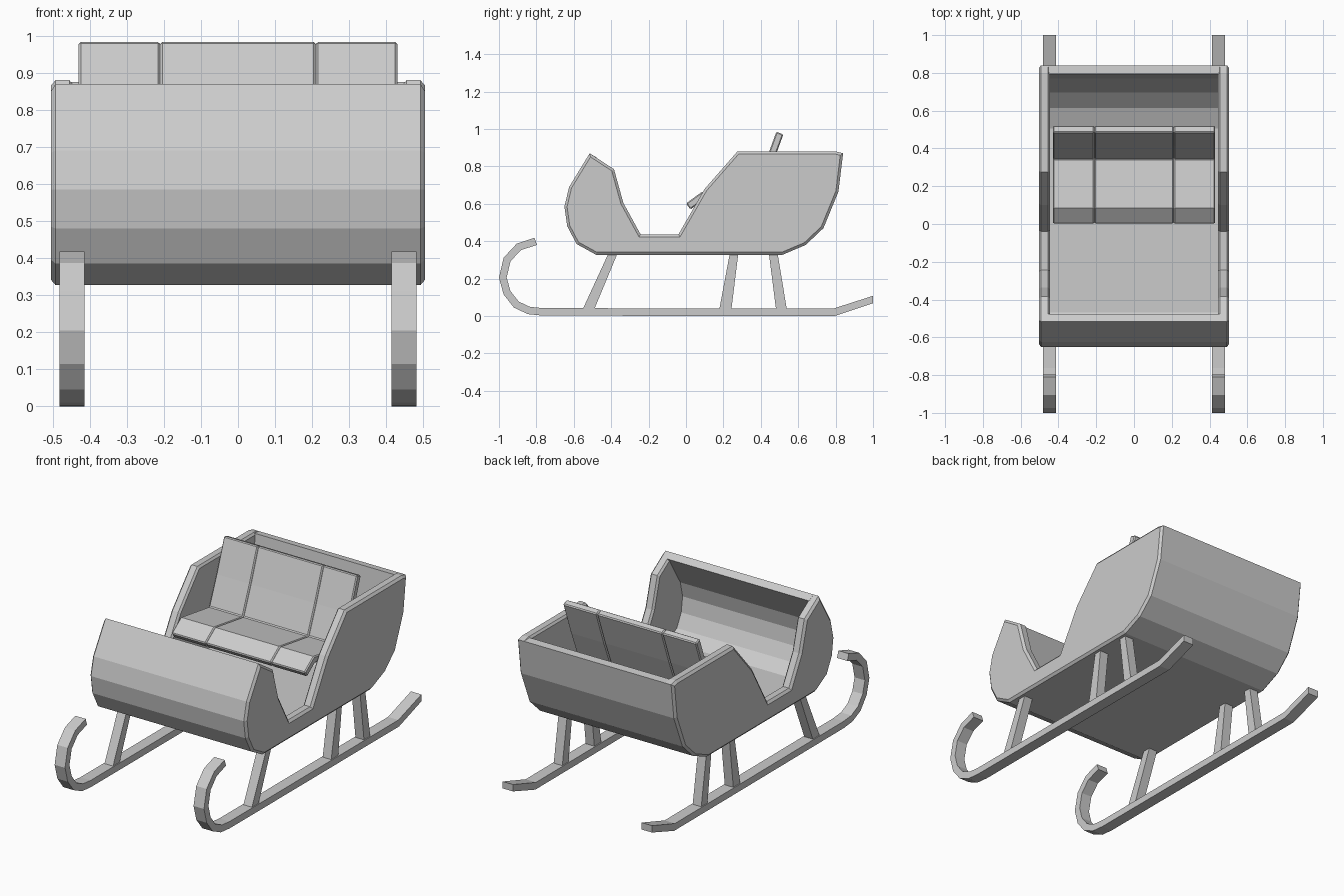
import bpy, bmesh
from mathutils import Vector

if "Cube" in bpy.data.objects:
    bpy.data.objects.remove(bpy.data.objects["Cube"])


def offset(pts, d, closed=False):
    """Shift a (y, z) path sideways by d (to the right of travel), mitred."""
    p = [Vector(q) for q in pts]
    n = len(p)
    out = []
    for i in range(n):
        normals = []
        for a, b in ((i - 1, i), (i, i + 1)):
            if closed or (a >= 0 and b < n):
                t = (p[b % n] - p[a % n]).normalized()
                normals.append(Vector((t.y, -t.x)))
        m = sum(normals, Vector((0, 0))).normalized()
        out.append(tuple(p[i] + m * d / max(0.4, m.dot(normals[0]))))
    return out


def band(path, d):
    """Closed outline of a strip of thickness d following a path."""
    return list(path) + offset(path, d)[::-1]


def loft(name, rings, mirror=False, bevel=0):
    """Solid from (x, outline) cross-sections with flat ends."""
    bm = bmesh.new()
    loops = [[bm.verts.new((x, y, z)) for y, z in pts] for x, pts in rings]
    for a, b in zip(loops, loops[1:]):
        n = len(a)
        for i in range(n):
            j = (i + 1) % n
            bm.faces.new((a[i], a[j], b[j], b[i]))
    bm.faces.new(loops[0])
    bm.faces.new(loops[-1])
    bmesh.ops.recalc_face_normals(bm, faces=bm.faces)
    me = bpy.data.meshes.new(name)
    bm.to_mesh(me)
    bm.free()
    ob = bpy.data.objects.new(name, me)
    bpy.context.collection.objects.link(ob)
    if bevel:
        mod = ob.modifiers.new("edge", "BEVEL")
        mod.width = bevel
        mod.segments = 1
        mod.limit_method = 'ANGLE'
        mod.angle_limit = 1.2
    if mirror:
        ob.modifiers.new("mirror", "MIRROR")
    return ob


# Body: curved shell from rear top, under the floor, to front top
hull = [(0.84, 0.87), (0.815, 0.665), (0.735, 0.47), (0.64, 0.38), (0.515, 0.327),
        (-0.48, 0.327), (-0.585, 0.385), (-0.635, 0.48), (-0.65, 0.585),
        (-0.625, 0.69), (-0.515, 0.87)]
loft("body_shell", [(-0.46, band(hull, 0.045)), (0.46, band(hull, 0.045))])

# Side panels: hull outline closed by the doorway cut, with chamfered outer edge
doorway = [(-0.385, 0.785), (-0.335, 0.605), (-0.243, 0.437), (-0.04, 0.437),
           (0.10, 0.68), (0.275, 0.88), (0.80, 0.88)]
side = hull + doorway
loft("side_panel", [(0.445, offset(side, 0.012, True)), (0.455, side), (0.492, side),
                    (0.504, offset(side, 0.014, True))], mirror=True)

# Seat: bent cushion sheet in three sections
seat = [(0.0, 0.602), (0.085, 0.664), (0.345, 0.625), (0.412, 0.79), (0.483, 0.985)]
for name, x0, x1 in (("seat_left", -0.43, -0.21), ("seat_middle", -0.21, 0.21),
                     ("seat_right", 0.21, 0.43)):
    outline = band(seat, 0.04)
    loft(name, [(x0, outline), (x1, outline)], bevel=0.006)

# Runners with curled fronts and raised tails
runner = [(-0.81, 0.418), (-0.905, 0.387), (-0.975, 0.312), (-1.0, 0.205),
          (-0.975, 0.115), (-0.92, 0.045), (-0.845, 0.01), (-0.765, 0.002),
          (0.795, 0.0), (1.0, 0.068)]
strip = band(runner, -0.04)
strip[10] = (1.0, 0.108)
loft("runner", [(0.414, strip), (0.481, strip)], mirror=True)

# Posts: bottom and top y ranges
for name, b0, b1, t0, t1 in (("front_post", -0.555, -0.493, -0.41, -0.362),
                             ("middle_post", 0.177, 0.242, 0.236, 0.281),
                             ("rear_post", 0.482, 0.54, 0.442, 0.488)):
    quad = [(b0, 0.03), (b1, 0.03), (t1, 0.345), (t0, 0.345)]
    loft(name, [(0.42, quad), (0.475, quad)], mirror=True)
